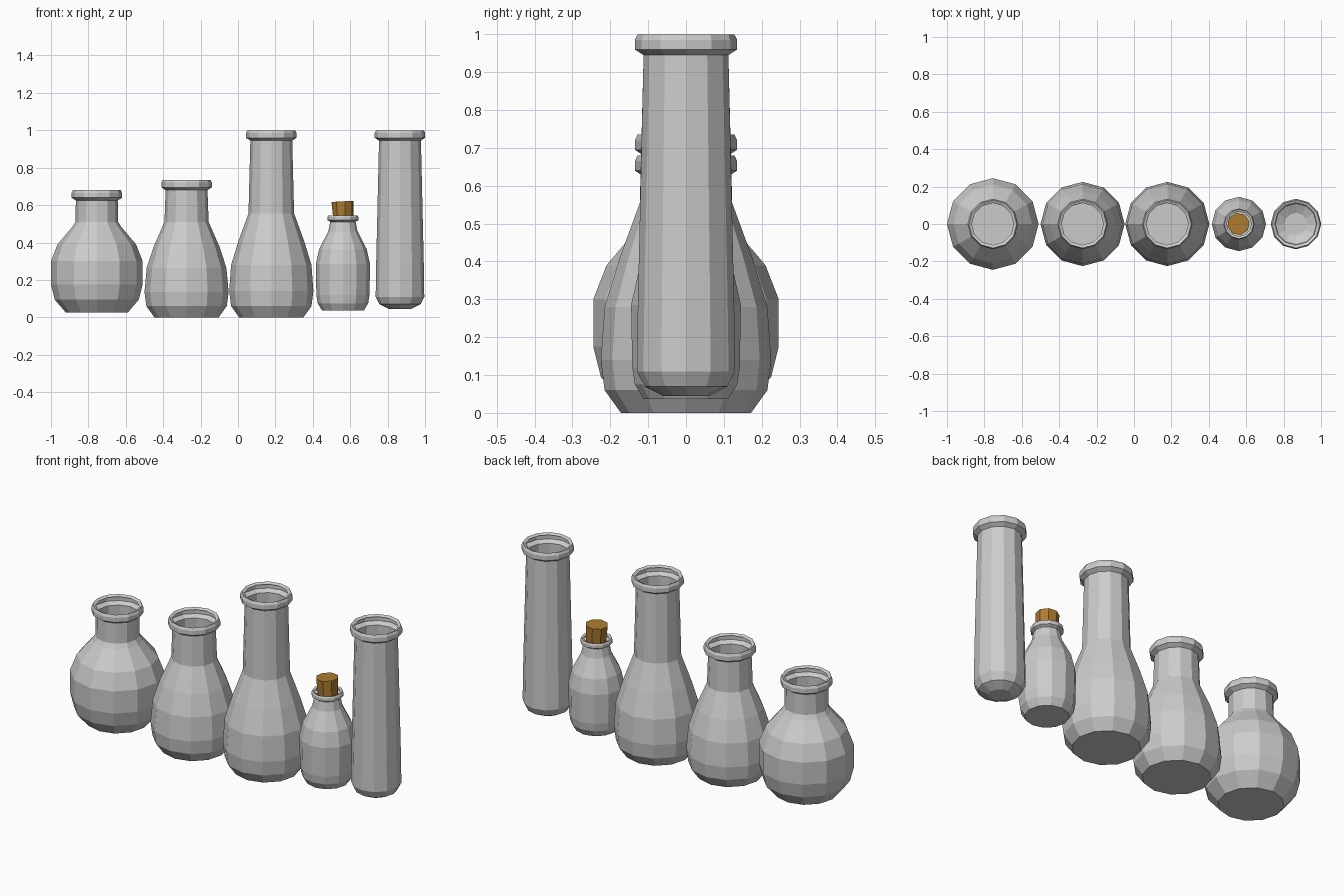
import bpy, bmesh, math
from mathutils import Matrix

if "Cube" in bpy.data.objects:
    bpy.data.objects.remove(bpy.data.objects["Cube"])

SIDES = 12


def lathe(name, x, profile, sides=SIDES, cap_top=False):
    """Revolve (radius, z) points around a vertical axis; the floor is closed."""
    bm = bmesh.new()
    rings = []
    for r, z in profile:
        rings.append([bm.verts.new((r * math.cos(2 * math.pi * i / sides),
                                    r * math.sin(2 * math.pi * i / sides), z))
                      for i in range(sides)])
    for a, b in zip(rings, rings[1:]):
        for i in range(sides):
            j = (i + 1) % sides
            bm.faces.new((a[i], a[j], b[j], b[i]))
    bm.faces.new(rings[0][::-1])
    if cap_top:
        bm.faces.new(rings[-1])
    mesh = bpy.data.meshes.new(name)
    bm.to_mesh(mesh)
    bm.free()
    obj = bpy.data.objects.new(name, mesh)
    obj.location.x = x
    bpy.context.collection.objects.link(obj)
    return obj


def lip(top, r=0.135, neck=0.112, h=0.055):
    """Rolled rim ending in an open mouth."""
    return [(neck, top - h), (r, top - 0.73 * h), (r, top - 0.27 * h),
            (neck + 0.7 * (r - neck), top), (neck, top - 0.15 * h)]


# round flask
lathe("round_flask", -0.755,
      [(0.165, 0.025), (0.225, 0.095), (0.245, 0.175), (0.245, 0.30),
       (0.21, 0.39), (0.13, 0.485), (0.114, 0.51)] + lip(0.68))

# short conical flask
lathe("short_flask", -0.275,
      [(0.172, 0.0), (0.215, 0.06), (0.225, 0.135), (0.213, 0.265),
       (0.175, 0.38), (0.118, 0.51)] + lip(0.735))

# tall conical flask
lathe("tall_flask", 0.178,
      [(0.172, 0.0), (0.215, 0.06), (0.225, 0.14), (0.215, 0.28),
       (0.175, 0.41), (0.122, 0.555)] + lip(1.0))

# small corked bottle
lathe("small_bottle", 0.561,
      [(0.112, 0.037), (0.135, 0.075), (0.142, 0.12), (0.145, 0.285),
       (0.127, 0.365), (0.078, 0.46), (0.068, 0.51)]
      + lip(0.545, 0.083, 0.066, 0.035))

# test tube
lathe("test_tube", 0.866,
      [(0.06, 0.045), (0.11, 0.07), (0.13, 0.11), (0.127, 0.30)] + lip(1.0))

# cork, slightly tilted
cork = lathe("cork", 0.561, [(0.054, -0.06), (0.06, 0.05)], 8, True)
cork.data.transform(Matrix.Rotation(math.radians(-3), 4, 'Y')
                    @ Matrix.Rotation(math.radians(12), 4, 'Z'))
cork.location.z = 0.57
mat = bpy.data.materials.new("cork_brown")
mat.diffuse_color = (0.42, 0.2, 0.03, 1)
mat.use_nodes = True
mat.node_tree.nodes["Principled BSDF"].inputs["Base Color"].default_value = mat.diffuse_color
cork.data.materials.append(mat)
